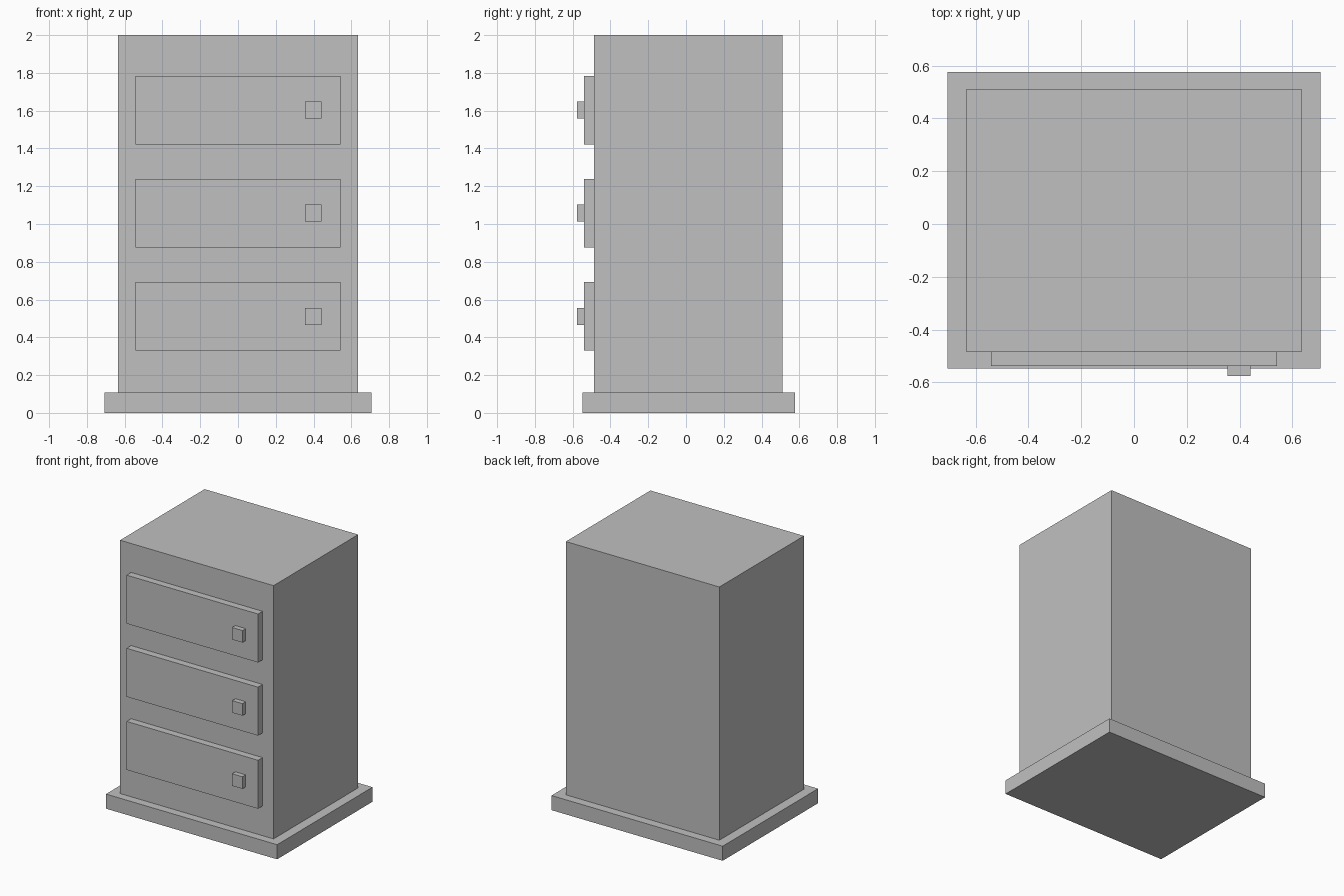
import bpy
import bmesh
from mathutils import Matrix, Vector

if "Cube" in bpy.data.objects:
    bpy.data.objects.remove(bpy.data.objects["Cube"])

grey = bpy.data.materials.new("plain_grey")
grey.diffuse_color = (0.527, 0.527, 0.527, 1.0)
grey.use_nodes = True
grey.node_tree.nodes["Principled BSDF"].inputs["Base Color"].default_value = grey.diffuse_color


def box(name, low, high):
    """Axis-aligned box between two opposite corners."""
    low, high = Vector(low), Vector(high)
    mesh = bpy.data.meshes.new(name)
    bm = bmesh.new()
    placement = Matrix.Translation((low + high) / 2) @ Matrix.Diagonal((*(high - low), 1))
    bmesh.ops.create_cube(bm, size=1, matrix=placement)
    bm.to_mesh(mesh)
    bm.free()
    mesh.materials.append(grey)
    obj = bpy.data.objects.new(name, mesh)
    bpy.context.collection.objects.link(obj)
    return obj


BODY_FRONT = -0.486
DRAWER_FRONT = -0.539
KNOB_FRONT = -0.577

# Plinth and cabinet body
box("plinth", (-0.707, -0.548, 0), (0.707, 0.577, 0.109))
box("cabinet_body", (-0.634, BODY_FRONT, 0.109), (0.634, 0.512, 2.0))

# Three drawer fronts, each with an off-centre square knob
for i, z in enumerate((0.511, 1.057, 1.603)):
    box(f"drawer_front_{i + 1}", (-0.543, DRAWER_FRONT, z - 0.181),
        (0.543, BODY_FRONT, z + 0.181))
    box(f"drawer_knob_{i + 1}", (0.355, KNOB_FRONT, z - 0.045),
        (0.441, DRAWER_FRONT, z + 0.045))
